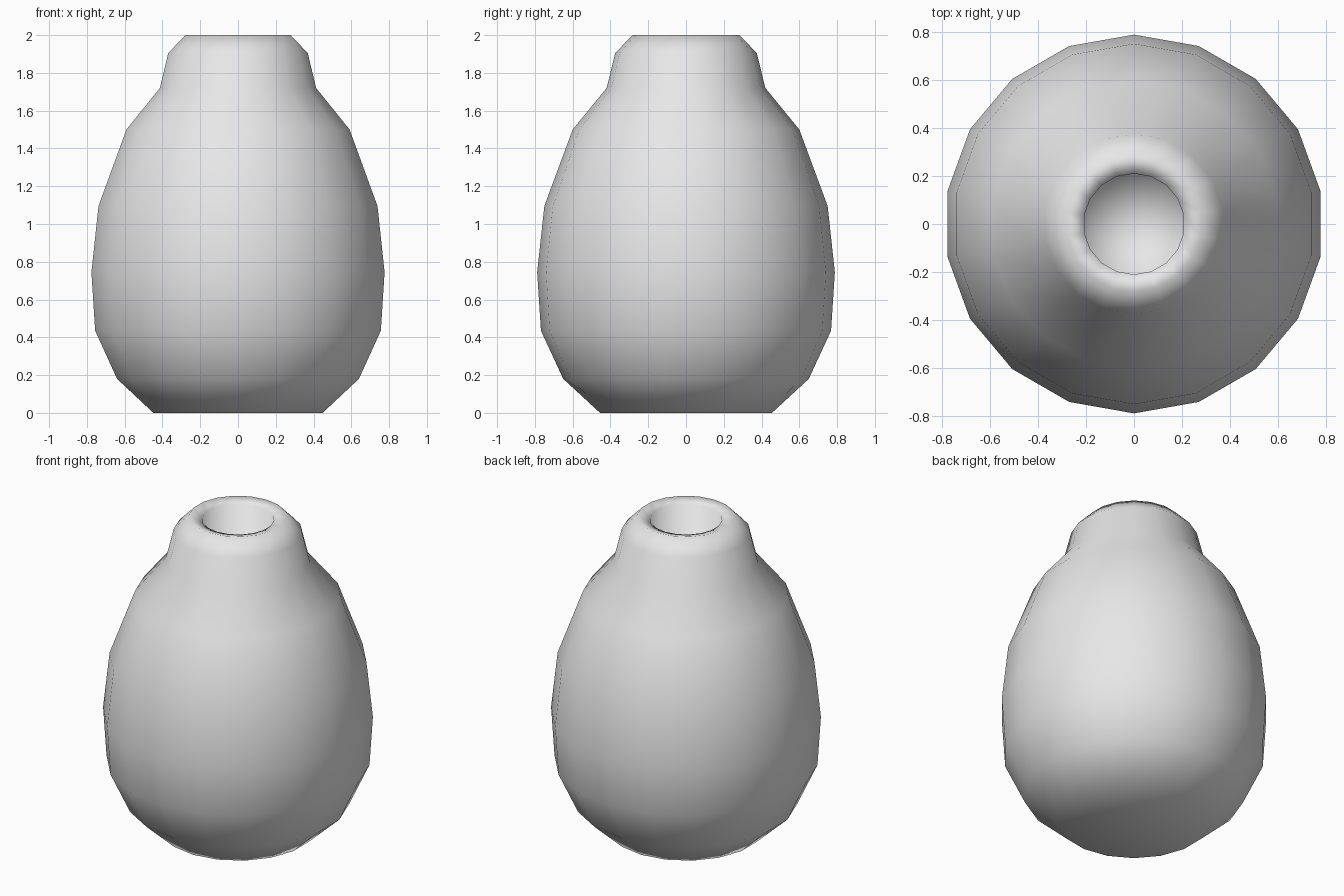
import bpy, bmesh, math

cube = bpy.data.objects.get("Cube")
if cube:
    bpy.data.objects.remove(cube, do_unlink=True)

SIDES = 18

# Plain grey ceramic
clay = bpy.data.materials.new("grey_ceramic")
clay.use_nodes = True
clay.diffuse_color = (0.8, 0.8, 0.8, 1)
clay.node_tree.nodes["Principled BSDF"].inputs["Base Color"].default_value = (0.8, 0.8, 0.8, 1)

# Radius and height: outer wall, rounded lip, then the bore
profile = [(0.455, 0), (0.65, 0.18), (0.768, 0.435), (0.788, 0.745),
           (0.75, 1.095), (0.60, 1.5), (0.42, 1.72), (0.375, 1.905),
           (0.283, 2.0), (0.21, 1.98), (0.21, 1.6)]


def lathe(name, points):
    """Spin a profile into rings and close both ends with fans."""
    bm = bmesh.new()
    rings = []
    for r, z in points:
        angles = [math.pi / 2 + math.tau * i / SIDES for i in range(SIDES)]
        rings.append([bm.verts.new((r * math.cos(a), r * math.sin(a), z)) for a in angles])
    for low, high in zip(rings, rings[1:]):
        for i in range(SIDES):
            j = (i + 1) % SIDES
            bm.faces.new((low[i], low[j], high[j], high[i]))
    # Base and bore floor
    for ring, z in ((rings[0], points[0][1]), (rings[-1], points[-1][1])):
        centre = bm.verts.new((0, 0, z))
        for i in range(SIDES):
            bm.faces.new((ring[i], ring[(i + 1) % SIDES], centre))
    bmesh.ops.recalc_face_normals(bm, faces=bm.faces)
    for face in bm.faces:
        face.smooth = True
    mesh = bpy.data.meshes.new(name)
    bm.to_mesh(mesh)
    bm.free()
    mesh.materials.append(clay)
    obj = bpy.data.objects.new(name, mesh)
    bpy.context.collection.objects.link(obj)
    return obj


lathe("vase_body", profile)
